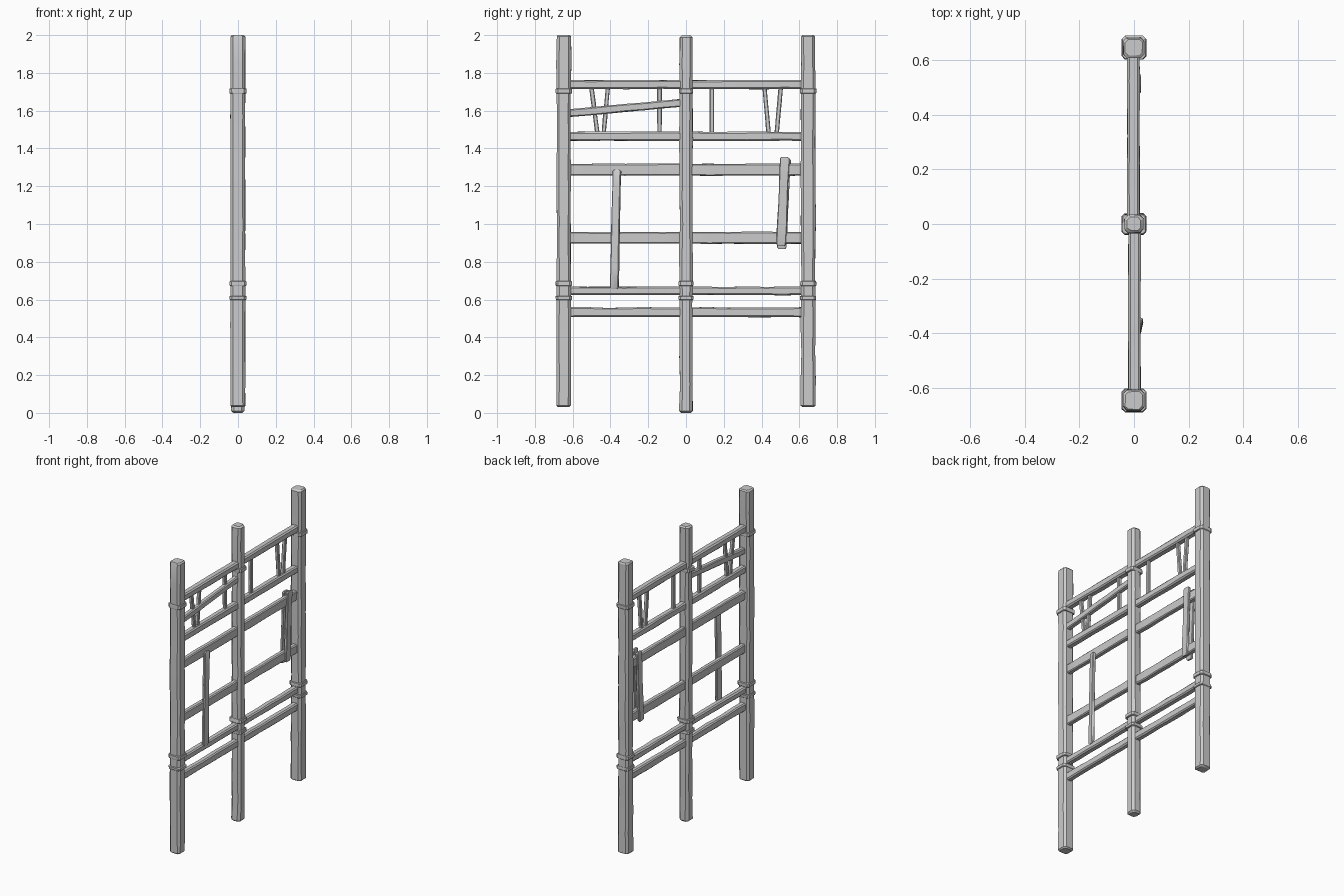
import bpy, bmesh, math, random
from mathutils import Vector, Matrix

if "Cube" in bpy.data.objects:
    bpy.data.objects.remove(bpy.data.objects["Cube"])

random.seed(4)


def beam(name, p0, p1, width, depth, segs=6, chamfer=0.18, wobble=0.0015,
         end=0.008, roll=0.0):
    """Rough-hewn timber: chamfered section swept from p0 to p1 with wobble."""
    p0, p1 = Vector(p0), Vector(p1)
    d = (p1 - p0).normalized()
    n = d.cross(Vector((1, 0, 0))).normalized()
    if n.y < 0 or (abs(n.y) < 0.5 and n.z < 0):
        n = -n
    b = n.cross(d).normalized()
    if b.x < 0:
        b = -b
    if roll:
        n, b = n * math.cos(roll) + b * math.sin(roll), b * math.cos(roll) - n * math.sin(roll)
    hw, hd = width / 2, depth / 2
    c = chamfer * min(width, depth)
    prof = [(hw, hd - c), (hw - c, hd), (c - hw, hd), (-hw, hd - c),
            (-hw, c - hd), (c - hw, -hd), (hw - c, -hd), (hw, c - hd)]
    length = (p1 - p0).length
    # stations along the timber, pulled in slightly at both ends
    stations = [(0, 1 - 2 * end / width)]
    stations += [(end + (length - 2 * end) * i / segs, 1) for i in range(segs + 1)]
    stations += [(length, 1 - 2 * end / width)]
    bm = bmesh.new()
    rings = []
    for t, s in stations:
        sx = s + random.uniform(-1, 1) * wobble / hw
        off = n * random.uniform(-wobble, wobble) / 2
        ring = []
        for u, v in prof:
            j = random.uniform(-wobble, wobble) * 0.6
            ring.append(bm.verts.new(p0 + d * t + off + n * (u * sx + j) + b * (v * s + j)))
        rings.append(ring)
    for r0, r1 in zip(rings, rings[1:]):
        for i in range(8):
            k = (i + 1) % 8
            bm.faces.new((r0[i], r0[k], r1[k], r1[i]))
    bm.faces.new(rings[0])
    bm.faces.new(rings[-1])
    bmesh.ops.recalc_face_normals(bm, faces=bm.faces)
    mesh = bpy.data.meshes.new(name)
    bm.to_mesh(mesh)
    bm.free()
    ob = bpy.data.objects.new(name, mesh)
    bpy.context.collection.objects.link(ob)
    bpy.context.view_layer.objects.active = ob
    ob.select_set(True)
    bpy.ops.object.shade_smooth_by_angle(angle=math.radians(30))
    ob.select_set(False)
    return ob


# Posts: two square end posts and a slimmer, rounder middle post
for label, y in (("left", -0.647), ("right", 0.647)):
    beam(label + "_post", (-0.001, y, 0.03), (-0.001, y, 2.0), 0.076, 0.078,
         segs=14, end=0.008, wobble=0.002)
beam("middle_post", (0, 0, 0), (0, 0, 1.998), 0.068, 0.07,
     segs=14, chamfer=0.22, end=0.01, wobble=0.002)

# Binding bands around the posts
for label, y, w in (("left", -0.647, 0.086), ("middle", 0, 0.08), ("right", 0.647, 0.086)):
    for i, (z0, z1) in enumerate(((0.598, 0.62), (0.672, 0.698), (1.69, 1.718))):
        ww = 0.073 if label == "middle" and i == 2 else w
        beam(f"{label}_band_{i + 1}", (0, y, z0), (0, y, z1), ww, 0.09,
             segs=1, end=0.003, wobble=0.001, chamfer=0.14)

# Horizontal rails in two bays: (bottom z, top z, depth)
rails = [(0.508, 0.558, 0.04), (0.624, 0.668, 0.042), (0.896, 0.958, 0.034),
         (1.256, 1.319, 0.034), (1.44, 1.488, 0.042), (1.715, 1.762, 0.046)]
for i, (z0, z1, depth) in enumerate(rails):
    for label, a, b, x in (("left", -0.625, -0.02, 0.002), ("right", 0.02, 0.625, -0.002)):
        z = (z0 + z1) / 2
        beam(f"{label}_rail_{i + 1}", (x, a, z), (x, b, z), z1 - z0, depth, end=0.004)

# Slanted brace in the upper left bay
beam("slanted_brace", (0.004, -0.625, 1.586), (0.004, -0.02, 1.642), 0.042, 0.034, end=0.004)

# Thin spindles between the two top rails: (y at top, y at bottom)
for i, (yt, yb) in enumerate(((-0.502, -0.468), (-0.413, -0.437), (-0.14, -0.14),
                              (0.137, 0.137), (0.415, 0.438), (0.502, 0.48))):
    beam(f"spindle_{i + 1}", (0, yb, 1.475), (0, yt, 1.73), 0.023, 0.022,
         segs=3, end=0.002, wobble=0.001)

# Loose boards nailed across the middle rails
beam("left_board", (0.02, -0.38, 0.655), (0.02, -0.366, 1.288), 0.043, 0.02,
     segs=6, end=0.009, roll=0.2)
beam("right_board_outer", (0.017, 0.503, 0.885), (0.017, 0.523, 1.355), 0.05, 0.017,
     segs=5, end=0.008)
beam("right_board_inner", (-0.017, 0.507, 0.868), (-0.017, 0.53, 1.345), 0.05, 0.017,
     segs=5, end=0.008)
